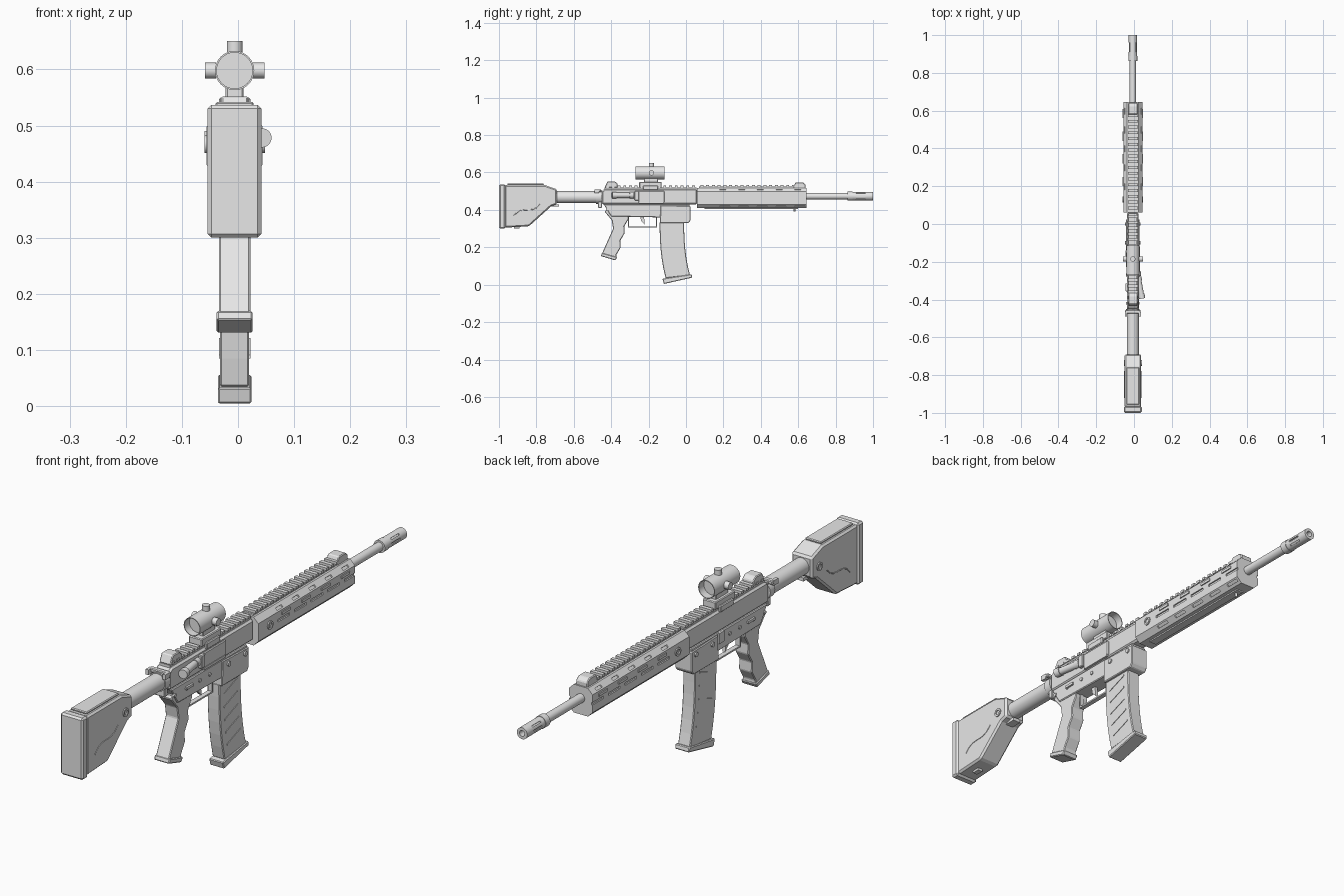
import bpy, bmesh, math
from mathutils import Vector, Matrix

default_cube = bpy.data.objects.get("Cube")
if default_cube:
    bpy.data.objects.remove(default_cube, do_unlink=True)

CENTRE = -.006
FINE, SOFT = .003, .007
SIDES = (("left", 1), ("right", -1))

grey = bpy.data.materials.new("plain_grey")
grey.use_nodes = True
grey.diffuse_color = (.8, .8, .8, 1)
grey.node_tree.nodes["Principled BSDF"].inputs["Base Color"].default_value = grey.diffuse_color


def smooth(part):
    bpy.ops.object.select_all(action='DESELECT')
    part.select_set(True)
    bpy.context.view_layer.objects.active = part
    bpy.ops.object.shade_smooth_by_angle(angle=math.radians(35))


def finish(name, bm, bevel=None):
    bmesh.ops.recalc_face_normals(bm, faces=bm.faces)
    mesh = bpy.data.meshes.new(name)
    bm.to_mesh(mesh)
    bm.free()
    mesh.materials.append(grey)
    part = bpy.data.objects.new(name, mesh)
    part.location.x = CENTRE
    bpy.context.collection.objects.link(part)
    if bevel:
        modifier = part.modifiers.new("edge_bevel", 'BEVEL')
        modifier.width = bevel
        modifier.segments = 1
        modifier.limit_method = 'ANGLE'
    return part


def block(name, y, z, half, x=0, turn=0, bevel=None):
    """Box from (low, high) spans in y and z, turned about its own y axis."""
    bm = bmesh.new()
    middle = Vector((x, sum(y) / 2, sum(z) / 2))
    size = Matrix.Diagonal((half * 2, y[1] - y[0], z[1] - z[0], 1))
    place = Matrix.Translation(middle) @ Matrix.Rotation(turn, 4, 'Y') @ size
    bmesh.ops.create_cube(bm, size=1, matrix=place)
    return finish(name, bm, bevel)


def plate(name, outline, half, bevel=FINE):
    """Side outline of (y, z) points, given a thickness across x."""
    bm = bmesh.new()
    face = bm.faces.new([bm.verts.new((-half, y, z)) for y, z in outline])
    grown = bmesh.ops.extrude_face_region(bm, geom=[face])["geom"]
    verts = [v for v in grown if isinstance(v, bmesh.types.BMVert)]
    bmesh.ops.translate(bm, verts=verts, vec=(half * 2, 0, 0))
    return finish(name, bm, bevel)


def rod(name, start, end, radius, sides=32):
    """Cylinder between two points."""
    bm = bmesh.new()
    start, end = Vector(start), Vector(end)
    axis = end - start
    place = Matrix.Translation((start + end) / 2) @ axis.to_track_quat('Z', 'Y').to_matrix().to_4x4()
    bmesh.ops.create_cone(bm, cap_ends=True, segments=sides, radius1=radius, radius2=radius,
                          depth=axis.length, matrix=place)
    part = finish(name, bm)
    smooth(part)
    return part


def cut(part, cutter):
    modifier = part.modifiers.new("cut", 'BOOLEAN')
    modifier.operation = 'DIFFERENCE'
    modifier.object = cutter
    bpy.context.view_layer.objects.active = part
    bpy.ops.object.modifier_apply(modifier=modifier.name)
    bpy.data.objects.remove(cutter, do_unlink=True)
    smooth(part)


def along_y(name, y, z, radius):
    return rod(name, (0, y[0], z), (0, y[1], z), radius)


def rail(name, start, end, base, half):
    """Toothed rail with evenly spaced teeth."""
    block(name + "_base", (start, end), (base, base + .01), half * .85)
    count = round((end - start) / .03)
    pitch = (end - start) / count
    for i in range(count):
        low = start + pitch * (i + .25)
        block(f"{name}_tooth_{i}", (low, low + pitch / 2), (base + .01, base + .02), half)


def socket(name, side, x, y, z):
    """Raised round socket with a recessed middle."""
    ring = rod(name, (side * (x - .01), y, z), (side * (x + .004), y, z), .016)
    cut(ring, rod("socket_cutter", (side * x, y, z), (side * (x + .01), y, z), .009))


# Stock, butt pad and cheek rest
stock_top, stock_base = .533, .305
plate("stock", [(-.97, stock_top), (-.755, stock_top), (-.69, .51), (-.69, .43),
                (-.72, .42), (-.84, .312), (-.97, stock_base)], .044, SOFT)
block("butt_pad", (-1, -.965), (.3, .537), .048, bevel=SOFT)
block("cheek_rest", (-.955, -.76), (stock_top, .542), .034, bevel=FINE)
block("stock_latch", (-.73, -.68), (.417, .43), .016)
block("stock_stud", (-.92, -.89), (.3, .31), .01)
for side, s in SIDES:
    socket(side + "_stock_socket", s, .044, -.735, .462)
    # Rising seam pressed into the stock side
    seam = bpy.data.curves.new(side + "_stock_seam", 'CURVE')
    seam.dimensions = '3D'
    seam.bevel_depth = .002
    seam.materials.append(grey)
    spline = seam.splines.new('POLY')
    spline.points.add(7)
    for i, point in enumerate(spline.points):
        t = i / 7 * 2 - 1
        point.co = (s * .044, -.85 + t * .07, .4 + t ** 3 * .03, 1)
    seam_part = bpy.data.objects.new(seam.name, seam)
    seam_part.location.x = CENTRE
    bpy.context.collection.objects.link(seam_part)

# Buffer tube, end plate and charging handle
tube_axis = .468
along_y("buffer_tube", (-.71, -.45), tube_axis, .032)
along_y("buffer_nut", (-.48, -.45), tube_axis, .036)
block("end_plate", (-.47, -.45), (.41, .505), .024, bevel=FINE)
block("charging_handle", (-.475, -.455), (.495, .51), .041, bevel=FINE)
for side, s in SIDES:
    block(side + "_handle_latch", (-.49, -.465), (.49, .51), .006, x=s * .036)

# Receiver
seam_z, deck = .43, .512
back, front = -.45, .06
plate("upper_receiver", [(back, seam_z), (back, .5), (back + .015, deck), (front, deck), (front, seam_z)], .031, SOFT)
plate("lower_receiver", [(-.44, seam_z), (.02, seam_z), (.02, .36), (-.15, .36), (-.4, .365), (-.425, .405)], .032)
plate("magazine_well", [(-.135, .425), (.025, .42), (.025, .345), (.014, .33), (-.14, .33)], .036)
rail("receiver_rail", -.435, .055, .51, .026)
block("port_cover", (-.255, -.115), (.44, .5), .005, x=.031, bevel=FINE)
block("port_hinge", (-.25, -.12), (.435, .445), .007, x=.031)
block("shell_deflector", (-.275, -.25), (.45, .5), .008, x=.036, bevel=FINE)
block("bolt_catch", (-.17, -.14), (.39, .43), .004, x=-.034)

# Forward assist, angled away from the body
assist_front, assist_back = Vector((.028, -.28, .478)), Vector((.049, -.395, .478))
rod("forward_assist", assist_front, assist_back, .014)
for name, t in (("assist_housing", 0), ("assist_button", .8)):
    rod(name, assist_front.lerp(assist_back, t), assist_front.lerp(assist_back, t + .2), .017)

# Receiver pins
for side, s in SIDES:
    for i, y in enumerate((-.42, -.35, -.27, -.21)):
        rod(f"{side}_receiver_pin_{i}", (0, y, .403), (s * .036, y, .403), .007, 16)
    for name, y in (("release", -.1), ("takedown", 0)):
        rod(f"{side}_{name}_button", (0, y, .403), (s * .041, y, .403), .009, 16)
    block(side + "_selector", (-.355, -.315), (.4, .41), .004, x=s * .035)

# Trigger and guard
guard_back, guard_front, guard_low = -.31, -.155, .306
block("trigger_guard_bar", (guard_back, guard_front), (guard_low, guard_low + .006), .009)
for name, y in (("back", guard_back), ("front", guard_front - .006)):
    block(f"trigger_guard_{name}", (y, y + .006), (guard_low, .37), .009)
plate("trigger", [(-.245, .37), (-.225, .37), (-.22, .32), (-.24, .34)], .006, None)

# Pistol grip: a leaning slab whose front edge waves for the fingers
grip_top, grip_toe = Vector((-.308, .37)), Vector((-.372, .14))
steps = 12
fingers = [grip_top.lerp(grip_toe, i / steps) + Vector((math.sin(i / steps * math.tau * 3) * .006, 0))
           for i in range(steps + 1)]
plate("grip", fingers + [(-.45, .165), (-.39, .3), (-.397, .345), (-.435, .39), (-.42, .41)], .028, FINE)
plate("grip_cap", [(-.45, .17), (-.455, .153), (-.378, .13), (-.368, .147)], .032)

# Magazine: both edges lean forward along the same curve
mag_top, mag_drop = .335, .3
levels = [i / 6 for i in range(7)]
sweep = [(.032 * t ** 2.5, mag_top - mag_drop * t) for t in levels]
rear_edge = [(y - .141, z) for y, z in sweep]
front_edge = [(y - .01, z + .015 * t) for (y, z), t in zip(sweep, levels)]
plate("magazine", front_edge + rear_edge[::-1], .026, FINE)
plate("magazine_base", [(-.126, .032), (.03, .056), (.034, .038), (-.118, .004)], .03)
for t, (y, z) in zip(levels[1:-1], sweep[1:-1]):
    ridge = y - .115
    plate(f"magazine_rib_{t:.1f}", [(ridge, z), (ridge + .08, z + .03), (ridge + .08, z + .036), (ridge, z + .006)], .028, None)

# Handguard: box with chamfered long edges
guard_axis, width, height, chamfer = .464, .05, .054, .02
guard_start, guard_end = front, .645
handguard = block("handguard", (guard_start, guard_end), (guard_axis - height, guard_axis + height), width)
bm = bmesh.new()
bm.from_mesh(handguard.data)
long_edges = [e for e in bm.edges if abs(e.verts[0].co.y - e.verts[1].co.y) > .1]
bmesh.ops.bevel(bm, geom=long_edges, offset=chamfer, segments=1, affect='EDGES')
bm.to_mesh(handguard.data)
bm.free()

# Slots on the sides and on the chamfers
slant_reach = (width + height - chamfer) / math.sqrt(2)
for turn, reach, length in ((1, slant_reach, .035), (2, width, .07), (3, slant_reach, .055)):
    angle = turn * math.pi / 4
    for side, s in SIDES:
        for i in range(5):
            y = .18 + i * .1
            z = guard_axis + reach * math.cos(angle)
            cut(handguard, block("slot_cutter", (y, y + length), (z - .005, z + .005), .005,
                                 x=s * reach * math.sin(angle), turn=s * angle))

# Handguard fittings
rail("handguard_rail", guard_start + .01, .59, .514, .026)
block("handguard_bottom_strip", (.1, .6), (.405, .415), .015)
rod("handguard_stud", (0, .58, .42), (0, .58, .39), .005, 12)
for side, s in SIDES:
    socket(side + "_handguard_socket", s, width, .13, .467)
    for i in range(4):
        y = .2 + i * .12
        block(f"{side}_handguard_ledge_{i}", (y, y + .05), (.48, .49), .004, x=s * width)

# Barrel and muzzle device
bore = .473
along_y("barrel", (.63, .88), bore, .017)
along_y("muzzle_collar", (.863, .89), bore, .024)
muzzle = along_y("muzzle_device", (.88, 1), bore, .022)
cut(muzzle, along_y("bore_cutter", (.96, 1.1), bore, .011))
for side, s in SIDES:
    for turn in (1, 2, 3):
        angle = turn * math.pi / 4
        z = bore + .022 * math.cos(angle)
        cut(muzzle, block("vent_cutter", (.91, .96), (z - .005, z + .005), .003,
                          x=s * .022 * math.sin(angle), turn=s * angle))

# Folded sights
for name, y, base in (("rear_sight", -.4, .52), ("front_sight", .605, .515)):
    plate(name, [(y - .035, base), (y - .02, base + .032), (y + .02, base + .032), (y + .035, base + .02),
                 (y + .035, base)], .024)

# Optic with recessed lenses and three turrets
optic_back, optic_front, optic_axis = -.27, -.115, .598
optic = along_y("optic_tube", (optic_back, optic_front), optic_axis, .035)
for end in (optic_back, optic_front):
    cut(optic, along_y("lens_cutter", (end - .03, end + .03), optic_axis, .032))
hub = Vector((0, -.185, optic_axis))
for name, way in (("top", (0, 0, 1)), ("left", (1, 0, 0)), ("right", (-1, 0, 0))):
    rod(name + "_turret", hub + Vector(way) * .033, hub + Vector(way) * .053, .014)

# Optic mount and clamp
block("optic_mount", (-.225, -.15), (.54, .57), .016, bevel=FINE)
block("mount_clamp", (-.25, -.13), (.52, .55), .028, bevel=FINE)
for side, s in SIDES:
    block(side + "_clamp_jaw", (-.23, -.15), (.505, .53), .006, x=s * .03, bevel=FINE)
